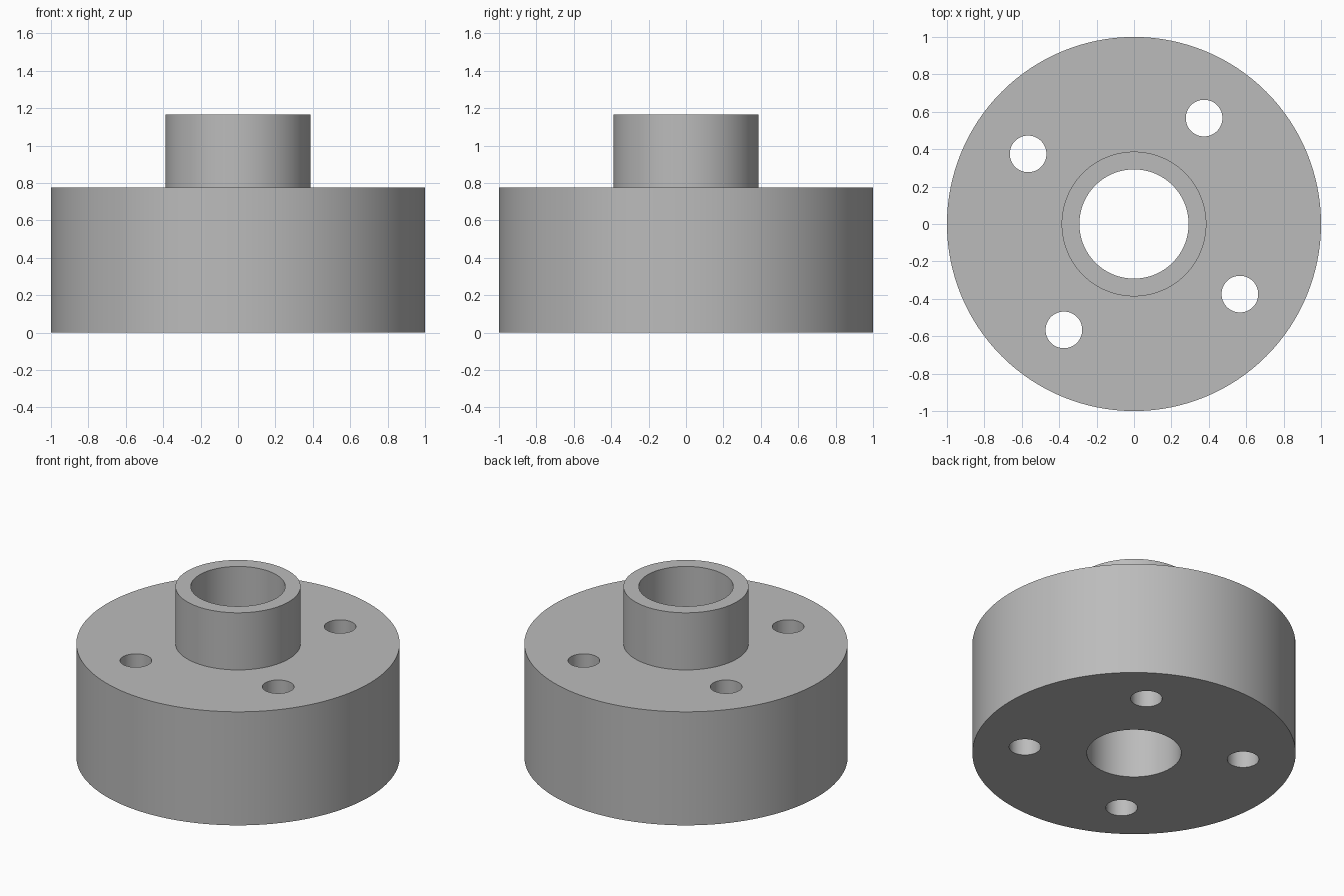
import bpy, bmesh, math

if "Cube" in bpy.data.objects:
    bpy.data.objects.remove(bpy.data.objects["Cube"], do_unlink=True)

BASE_R, HUB_R, BORE_R = 1.0, 0.387, 0.292
BASE_H, TOTAL_H = 0.775, 1.165
BOLT_CIRCLE, BOLT_R, BOLT_ANGLE = 0.679, 0.098, math.radians(56.5)

grey = bpy.data.materials.new("plain grey")
grey.use_nodes = True
grey.diffuse_color = (0.5, 0.5, 0.5, 1)
grey.node_tree.nodes["Principled BSDF"].inputs["Base Color"].default_value = (0.5, 0.5, 0.5, 1)


def add_mesh(name, bm):
    bmesh.ops.recalc_face_normals(bm, faces=bm.faces)
    mesh = bpy.data.meshes.new(name)
    bm.to_mesh(mesh)
    bm.free()
    obj = bpy.data.objects.new(name, mesh)
    bpy.context.collection.objects.link(obj)
    mesh.materials.append(grey)
    return obj


# Flange with hub and centre bore, turned from one closed profile
profile = [(BORE_R, 0), (BASE_R, 0), (BASE_R, BASE_H),
           (HUB_R, BASE_H), (HUB_R, TOTAL_H), (BORE_R, TOTAL_H)]
bm = bmesh.new()
verts = [bm.verts.new((r, 0, z)) for r, z in profile]
edges = [bm.edges.new((v, verts[i - 1])) for i, v in enumerate(verts)]
bmesh.ops.spin(bm, geom=verts + edges, cent=(0, 0, 0), axis=(0, 0, 1),
               angle=math.tau, steps=128)
bmesh.ops.remove_doubles(bm, verts=bm.verts, dist=1e-4)
flange = add_mesh("hub_flange", bm)

# Four bolt holes drilled right through the flange
bm = bmesh.new()
for i in range(4):
    a = BOLT_ANGLE + i * math.pi / 2
    hole = bmesh.ops.create_cone(bm, cap_ends=True, segments=48,
                                 radius1=BOLT_R, radius2=BOLT_R, depth=2)
    bmesh.ops.translate(bm, verts=hole["verts"],
                        vec=(BOLT_CIRCLE * math.cos(a), BOLT_CIRCLE * math.sin(a), BASE_H / 2))
drills = add_mesh("bolt_hole_cutter", bm)
drills.hide_render = True

cut = flange.modifiers.new("bolt_holes", "BOOLEAN")
cut.operation = "DIFFERENCE"
cut.solver = "EXACT"
cut.object = drills
bpy.ops.object.select_all(action="DESELECT")
bpy.context.view_layer.objects.active = flange
flange.select_set(True)
bpy.ops.object.modifier_apply(modifier=cut.name)
bpy.data.objects.remove(drills, do_unlink=True)

# Smooth round walls with crisp rims
bpy.ops.object.shade_smooth_by_angle(angle=math.radians(30))
